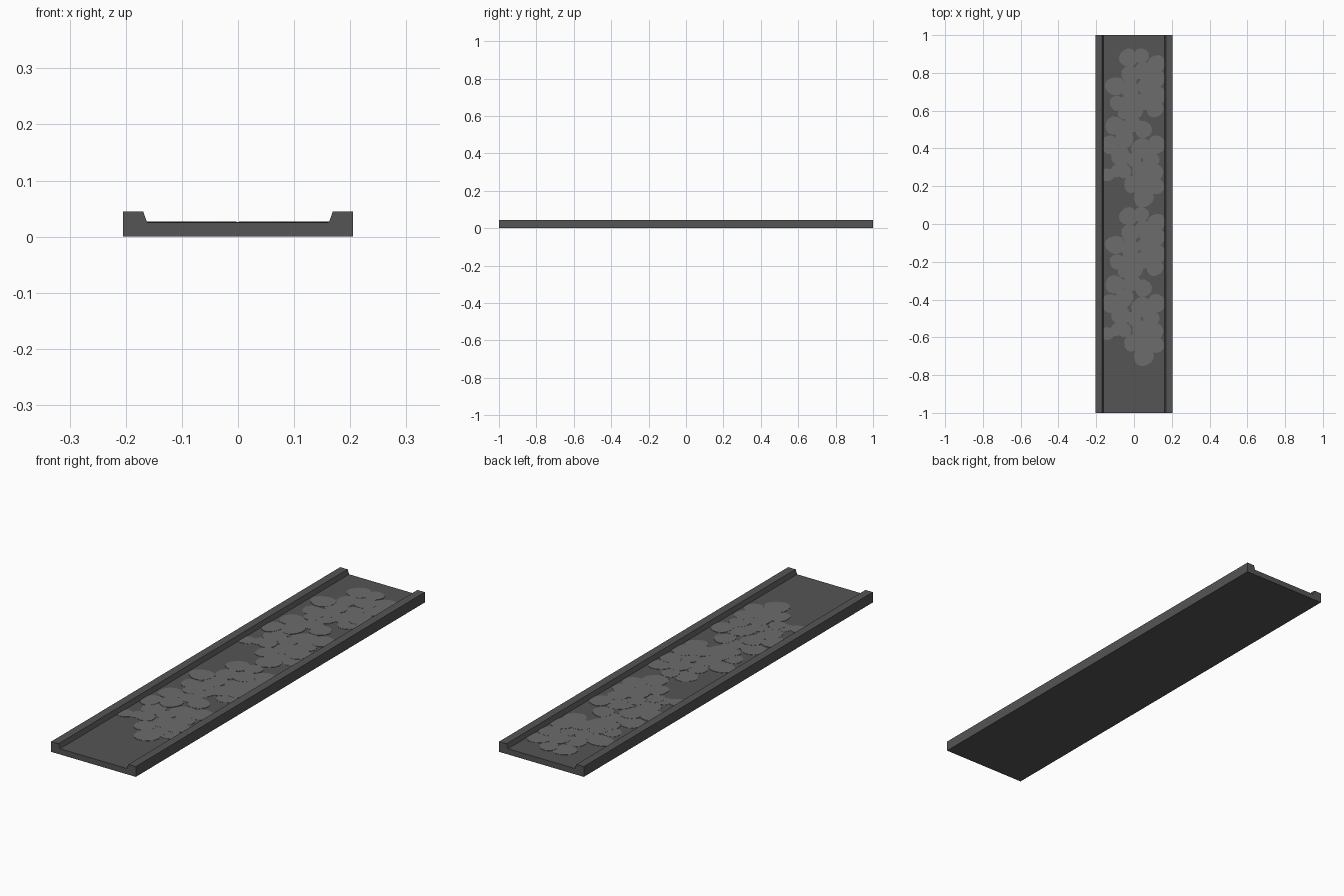
import bpy, bmesh, math, random

if "Cube" in bpy.data.objects:
    bpy.data.objects.remove(bpy.data.objects["Cube"])
random.seed(4)

def material(name, v):
    m = bpy.data.materials.new(name)
    m.diffuse_color = (v, v, v, 1)
    m.use_nodes = True
    m.node_tree.nodes["Principled BSDF"].inputs["Base Color"].default_value = m.diffuse_color
    return m

def add_object(name, bm, mat):
    bmesh.ops.recalc_face_normals(bm, faces=bm.faces)
    me = bpy.data.meshes.new(name)
    bm.to_mesh(me)
    bm.free()
    me.materials.append(mat)
    ob = bpy.data.objects.new(name, me)
    bpy.context.collection.objects.link(ob)
    return ob

def prism(bm, bottom, offset):
    face = bm.faces.new([bm.verts.new(p) for p in bottom])
    ext = bmesh.ops.extrude_face_region(bm, geom=[face], use_keep_orig=True)
    verts = [g for g in ext["geom"] if isinstance(g, bmesh.types.BMVert)]
    bmesh.ops.translate(bm, verts=verts, vec=offset)

dark = material("dark_grey", 0.09)
mid = material("mid_grey", 0.15)

# Channel slab: shallow trough with sloped inner walls, open at both ends
half = [(0.205, 0), (0.205, 0.045), (0.169, 0.045), (0.162, 0.025)]
profile = half + [(-x, z) for x, z in reversed(half)]
bm = bmesh.new()
prism(bm, [(x, -1, z) for x, z in profile], (0, 2, 0))
add_object("channel_slab", bm, dark)

# Flat paving stones: centre x, centre y, radius
stones = [
    (-.03, .88, .05), (.04, .89, .04), (.12, .85, .045), (.05, .81, .05),
    (-.02, .79, .045), (.12, .77, .045), (-.10, .73, .05), (.07, .73, .05),
    (-.02, .71, .045), (.12, .68, .05), (.05, .65, .045), (-.09, .64, .04),
    (-.03, .65, .04), (.11, .61, .045), (.01, .60, .04), (-.05, .59, .035),
    (-.10, .52, .05), (-.01, .53, .045), (.05, .50, .045), (-.05, .45, .045),
    (.12, .42, .05), (-.13, .42, .045), (.04, .40, .055), (-.07, .36, .05),
    (.0, .34, .04), (.09, .34, .045), (-.09, .28, .035), (-.14, .26, .035),
    (-.05, .28, .035), (.04, .28, .05), (-.01, .21, .045), (.11, .27, .045),
    (.06, .21, .05), (.12, .20, .04), (.05, .14, .05)]
bm = bmesh.new()
for cx, cy, r in stones:
    sx, sy = r * random.uniform(.95, 1.08), r * random.uniform(.95, 1.12)
    turn = random.uniform(0, math.tau)
    top = 0.0262 + random.uniform(-.0004, .0006)
    ring = []
    for i in range(14):
        a = math.tau * i / 14
        k = 1 + .05 * math.cos(3 * a + turn)
        x = max(-.162, min(.162, cx + sx * k * math.cos(a)))
        ring.append((x + i * 1e-6, cy + sy * k * math.sin(a), 0.0245))
    # The same patch of stones is laid twice along the channel
    for shift in (0, -.84):
        prism(bm, [(x, y + shift, z) for x, y, z in ring], (0, 0, top - .0245))
add_object("paving_stones", bm, mid)
